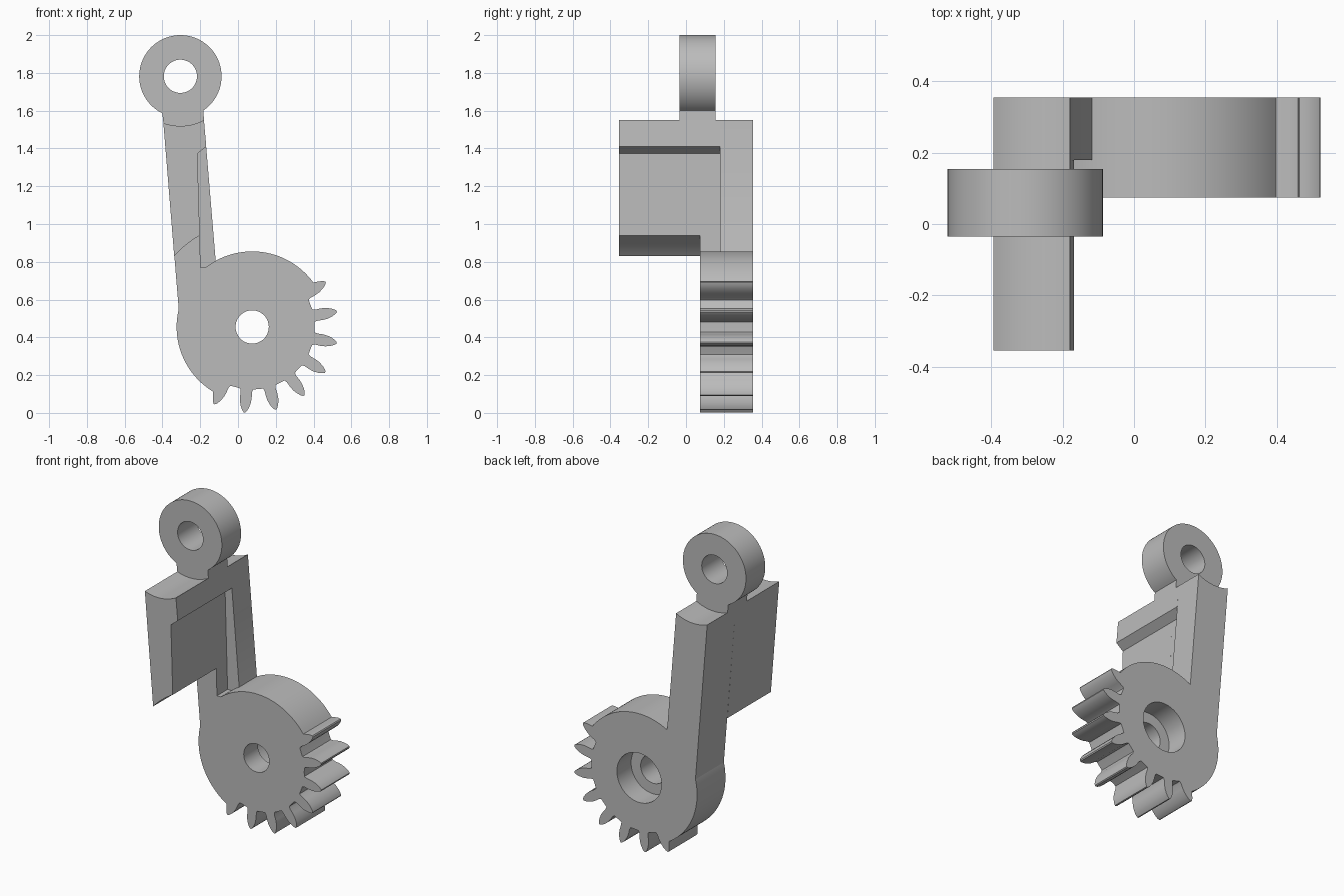
import bpy
from math import cos, sin, radians, pi

cube = bpy.data.objects.get("Cube")
if cube:
    bpy.data.objects.remove(cube, do_unlink=True)

GREY = (0.5, 0.5, 0.5, 1)
grey = bpy.data.materials.new("plain grey")
grey.use_nodes = True
grey.diffuse_color = GREY
grey.node_tree.nodes["Principled BSDF"].inputs["Base Color"].default_value = GREY

GEAR = (0.075, 0.455)      # gear centre (x, z)
EYE = (-0.305, 1.782)      # centre of the top eye


def arc(center, r, a0, a1, steps=16):
    """Points along an arc, angles in degrees."""
    pts = []
    for i in range(steps + 1):
        a = radians(a0 + (a1 - a0) * i / steps)
        pts.append((center[0] + r * cos(a), center[1] + r * sin(a)))
    return pts


def circle(center, r, steps=64):
    return arc(center, r, 0, 360, steps)[:-1]


def plate(name, y0, y1, outline, *holes):
    """Extrude an x-z outline, with optional holes, from y0 to y1."""
    curve = bpy.data.curves.new(name, 'CURVE')
    curve.dimensions = '2D'
    curve.fill_mode = 'BOTH'
    curve.extrude = (y1 - y0) / 2
    for loop in (outline, *holes):
        spline = curve.splines.new('POLY')
        spline.points.add(len(loop) - 1)
        for point, (x, z) in zip(spline.points, loop):
            point.co = (x, z, 0, 1)
        spline.use_cyclic_u = True
    obj = bpy.data.objects.new(name, curve)
    bpy.context.collection.objects.link(obj)
    obj.rotation_euler.x = pi / 2
    obj.location.y = (y0 + y1) / 2
    bpy.ops.object.select_all(action='DESELECT')
    obj.select_set(True)
    bpy.context.view_layer.objects.active = obj
    bpy.ops.object.convert(target='MESH')
    obj = bpy.context.view_layer.objects.active
    # weld caps to walls
    bpy.ops.object.mode_set(mode='EDIT')
    bpy.ops.mesh.select_all(action='SELECT')
    bpy.ops.mesh.remove_doubles(threshold=0.0001)
    bpy.ops.mesh.normals_make_consistent(inside=False)
    bpy.ops.object.mode_set(mode='OBJECT')
    bpy.ops.object.shade_smooth_by_angle(angle=radians(25))
    obj.data.materials.clear()
    obj.data.materials.append(grey)
    return obj


# Tooth flank: radius and half width, from root to tip
FLANK = [(0.33, 0.034), (0.345, 0.03), (0.375, 0.031), (0.4, 0.029),
         (0.425, 0.022), (0.444, 0.013), (0.455, 0.004)]
TEETH, FIRST, PITCH = 8, -116.2, 21.1


def gear_outline():
    """Plain rim on one side, eight teeth on the other."""
    pts = arc(GEAR, 0.4, 36, 239, 72)
    for k in range(TEETH):
        a = radians(FIRST + PITCH * k)
        rising = [(r, -w) for r, w in FLANK]
        falling = [(r, w) for r, w in reversed(FLANK)]
        if k == 0:                       # end teeth merge into the rim
            rising = rising[4:]
        if k == TEETH - 1:
            falling = falling[:-4]
        for r, w in rising + falling:
            pts.append((GEAR[0] + r * cos(a) - w * sin(a),
                        GEAR[1] + r * sin(a) + w * cos(a)))
        if k < TEETH - 1:                # root between teeth
            pts += arc(GEAR, 0.33, FIRST + PITCH * (k + 0.5), 0, 1)[:1]
    return pts


# Gear sector: small bore in front, wide counterbore behind
plate("gear_front", 0.075, 0.215, gear_outline(), circle(GEAR, 0.088))
plate("gear_back", 0.215, 0.355, gear_outline(), circle(GEAR, 0.154))

# Arm: full-width spar behind, thinner web and panel in front
arm_top = arc(EYE, 0.263, -110, -61.7)
plate("arm_spar", 0.18, 0.355,
      arm_top + [(-0.118, 0.805)] + arc(GEAR, 0.394, 119, 169.2))
hook = arm_top + [(-0.168, 1.41), (-0.215, 1.372)]
plate("arm_web", 0.075, 0.18,
      hook + [(-0.198, 0.77), (-0.165, 0.77)] + arc(GEAR, 0.394, 128, 169.2))
plate("arm_panel", -0.355, 0.075, hook + arc(GEAR, 0.558, 119.8, 137.7))

# Eye with its short neck
plate("eye", -0.035, 0.155,
      arc(EYE, 0.218, -56, 244, 72) + arm_top, circle(EYE, 0.088))
